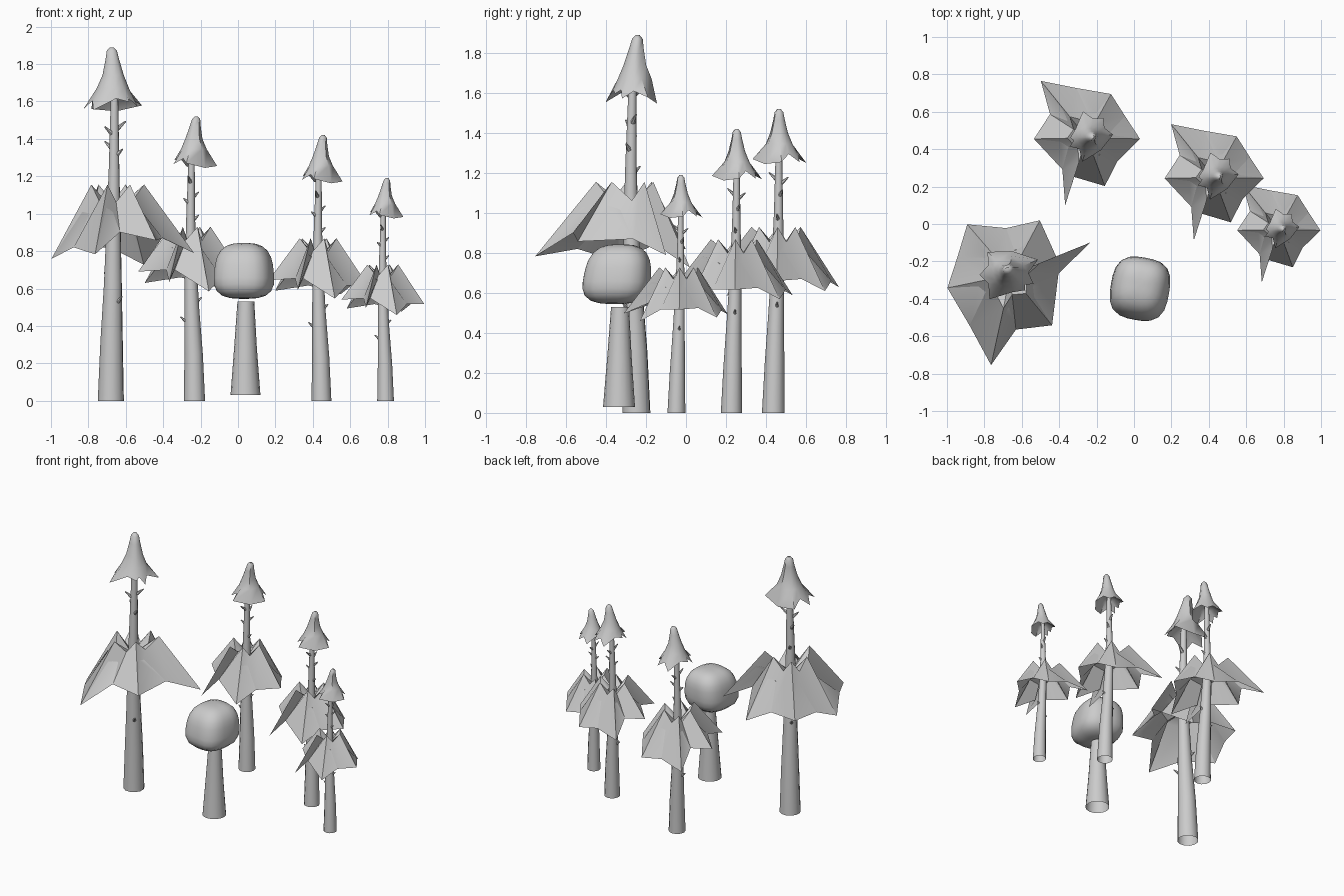
import bpy, math
from mathutils import Matrix, Vector

if "Cube" in bpy.data.objects:
    bpy.data.objects.remove(bpy.data.objects["Cube"])


def finish(obj, angle=40):
    bpy.ops.object.select_all(action='DESELECT')
    obj.select_set(True)
    bpy.context.view_layer.objects.active = obj
    bpy.ops.object.shade_smooth_by_angle(angle=math.radians(angle))
    return obj


def loft(name, rings, matrix, cap=(True, True), angle=40):
    """Skin a stack of equal-sized rings, bottom to top."""
    n = len(rings[0])
    verts = [matrix @ Vector(p) for r in rings for p in r]
    faces = []
    for k in range(len(rings) - 1):
        for i in range(n):
            j = (i + 1) % n
            faces.append((k*n + i, k*n + j, (k+1)*n + j, (k+1)*n + i))
    if cap[0]:
        faces.append(tuple(reversed(range(n))))
    if cap[1]:
        faces.append(tuple(range((len(rings) - 1)*n, len(rings)*n)))
    mesh = bpy.data.meshes.new(name)
    mesh.from_pydata(verts, [], faces)
    obj = bpy.data.objects.new(name, mesh)
    bpy.context.collection.objects.link(obj)
    return finish(obj, angle)


def circle(x, y, z, r, n=12):
    return [(x + r*math.cos(2*math.pi*i/n), y + r*math.sin(2*math.pi*i/n), z) for i in range(n)]


# trunk path: x, y, z, radius
TRUNK = [(0, 0, 0, .057), (-.004, .006, .25, .049), (-.014, .014, .5, .039),
         (-.02, .022, .75, .031), (-.02, .026, 1.0, .023), (-.014, .028, 1.36, .015)]

# lower skirt rim, alternating tip and notch, counter-clockwise
RIM = [(.265, .018, .66), (.185, .14, .67), (.11, .258, .61), (-.075, .29, .66),
       (-.265, .328, .63), (-.216, .15, .725), (-.302, .018, .69), (-.15, -.145, .70),
       (-.135, -.337, .635), (-.105, -.18, .70), (.077, -.234, .585), (.145, -.10, .66)]

# hat rim: angle, radius, height
HAT = [(6, .125, 1.255), (32, .092, 1.295), (55, .125, 1.255), (80, .10, 1.29),
       (105, .142, 1.25), (150, .088, 1.30), (182, .105, 1.285), (192, .088, 1.30),
       (205, .12, 1.265), (228, .085, 1.295), (253, .138, 1.27), (310, .092, 1.245)]

# stubs on the trunk: height, direction, length
STUBS = [(.42, 180, .045), (.53, 5, .035), (.97, -10, .035), (1.06, 200, .035),
         (1.09, 25, .04), (1.17, 250, .05), (1.15, 80, .045)]


def trunk_at(z):
    for a, b in zip(TRUNK, TRUNK[1:]):
        if a[2] <= z <= b[2]:
            t = (z - a[2]) / (b[2] - a[2])
            return [a[i] + t*(b[i] - a[i]) for i in range(4)]


def pine(label, x, y, scale, turn, lean=(0, 0)):
    shear = Matrix.Identity(4)
    shear[0][2], shear[1][2] = lean
    m = (Matrix.Translation((x, y, 0)) @ shear
         @ Matrix.Rotation(math.radians(turn), 4, 'Z') @ Matrix.Scale(scale, 4))
    loft(label + "_trunk", [circle(*p) for p in TRUNK], m, (False, True))

    # lower skirt: hollow underside, star rim, jagged crown sinking to the trunk
    crown, inner, mid, low = [], [], [], []
    for i, (px, py, pz) in enumerate(RIM):
        a = math.atan2(py, px)
        k, z = (.37, .93) if i % 2 == 0 else (.36, .855)
        crown.append((px*k - .012, py*k + .015, z))
        inner.append((-.02 + .02*math.cos(a), .024 + .02*math.sin(a), .83))
        mid.append((px*.5 - .01, py*.5 + .01, z + (pz - z)*.21 - .03))
        low.append((-.02 + .02*math.cos(a), .024 + .02*math.sin(a), .81))
    loft(label + "_skirt", [low, mid, RIM, crown, inner], m, (False, False), 45)

    # pointed hat on top
    cx, cy = -.003, .028

    def hat_ring(r, z, x=cx):
        return [(x + r*math.cos(math.radians(a)), cy + r*math.sin(math.radians(a)), z)
                for a, _, _ in HAT]
    rim = [(cx + r*math.cos(math.radians(a)), cy + r*math.sin(math.radians(a)), z)
           for a, r, z in HAT]
    rings = [hat_ring(.012, 1.345, -.01), hat_ring(.055, 1.325), rim,
             hat_ring(.069, 1.345), hat_ring(.046, 1.40), hat_ring(.030, 1.465, .004),
             hat_ring(.022, 1.505, .009), hat_ring(.009, 1.52, .01)]
    loft(label + "_hat", rings, m, angle=50)

    # broken branch stubs
    for i, (z, deg, length) in enumerate(STUBS):
        tx, ty, _, r = trunk_at(z)
        place = (Matrix.Translation((tx, ty, z)) @ Matrix.Rotation(math.radians(deg), 4, 'Z')
                 @ Matrix.Translation((r*.7, 0, 0)) @ Matrix.Rotation(math.radians(50), 4, 'Y'))
        loft(f"{label}_stub_{i}", [circle(0, 0, 0, .011, 6), circle(0, 0, length, .003, 6)],
             m @ place)


pine("large_pine", -.68, -.248, 1.243, 130, (.021, .010))
pine("back_pine", -.233, .437, 1.0, 0)
pine("right_pine", .446, .2275, .934, 0)
pine("small_pine", .789, -.048, .783, 0)

# round tree trunk
loft("round_tree_trunk", [circle(.04, -.335, .03, .08, 16), circle(.04, -.333, .28, .061, 16),
                          circle(.042, -.33, .53, .045, 16)], Matrix.Identity(4), (False, True))

# round tree crown: soft box, fuller toward the bottom front
bpy.ops.mesh.primitive_uv_sphere_add(segments=24, ring_count=14)
crown = bpy.context.object
crown.name = "round_tree_crown"
spin = Matrix.Rotation(math.radians(-10), 3, 'Z')
for v in crown.data.vertices:
    p = v.co * sum(abs(c)**3.0 for c in v.co) ** (-1/3.0)
    w = 1 - .10*p.z
    q = spin @ Vector((.154*p.x*w, .164*p.y*w, .149*p.z))
    v.co = q + Vector((.032, -.342 + .015*p.z, .694))
finish(crown, 60)
